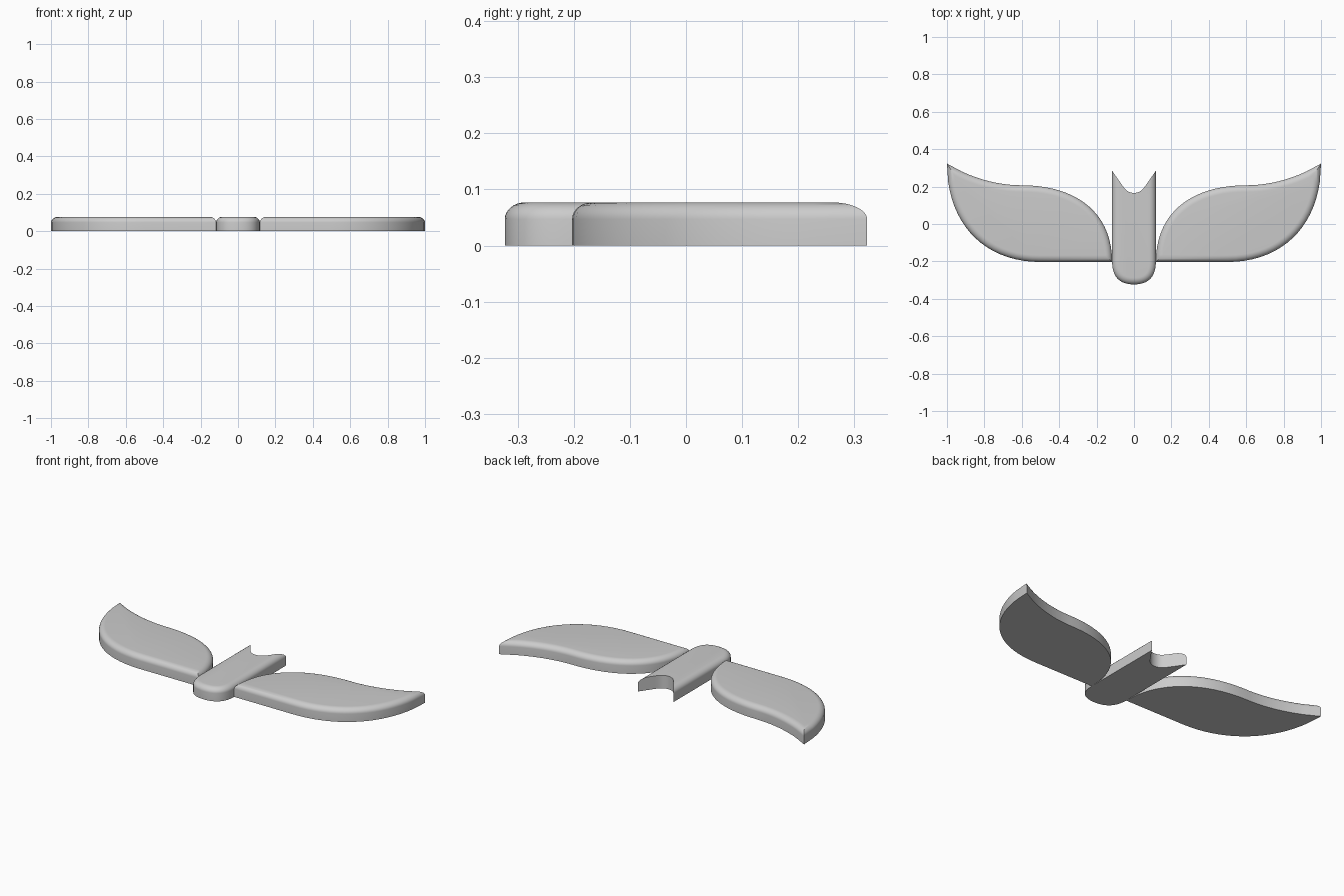
import bpy, bmesh, math
from mathutils import Vector
from mathutils.geometry import interpolate_bezier

cube = bpy.data.objects.get("Cube")
if cube:
    bpy.data.objects.remove(cube)

HEIGHT, WALL, INSET, STEPS = 0.077, 0.047, 0.036, 8

grey = bpy.data.materials.new("plain grey")
grey.use_nodes = True
grey.diffuse_color = (0.6, 0.6, 0.6, 1)
grey.node_tree.nodes["Principled BSDF"].inputs["Base Color"].default_value = grey.diffuse_color


def bezier(*pts, count=20):
    """Sampled curve without its last point."""
    return [Vector(p) for p in interpolate_bezier(*[Vector(p) for p in pts], count)][:-1]


def inset(loop, dist):
    """Move a counter-clockwise outline inward with mitred corners."""
    out = []
    for i, p in enumerate(loop):
        a = (p - loop[i - 1]).normalized()
        b = (loop[(i + 1) % len(loop)] - p).normalized()
        n = Vector((-a.y - b.y, a.x + b.x)).normalized()
        out.append(p + n * dist / n.dot(Vector((-a.y, a.x))))
    return out


def slab(name, loop, rings):
    """Stack outlines given as (inset, height) and cap both ends."""
    bm = bmesh.new()
    layers = [[bm.verts.new((p.x, p.y, z)) for p in inset(loop, d)] for d, z in rings]
    n = len(loop)
    for low, high in zip(layers, layers[1:]):
        for i in range(n):
            j = (i + 1) % n
            bm.faces.new((low[i], low[j], high[j], high[i]))
    bm.faces.new(layers[0][::-1])
    bm.faces.new(layers[-1])
    bmesh.ops.recalc_face_normals(bm, faces=bm.faces)
    mesh = bpy.data.meshes.new(name)
    bm.to_mesh(mesh)
    bm.free()
    mesh.materials.append(grey)
    obj = bpy.data.objects.new(name, mesh)
    bpy.context.collection.objects.link(obj)
    return obj


def activate(obj):
    bpy.ops.object.select_all(action='DESELECT')
    obj.select_set(True)
    bpy.context.view_layer.objects.active = obj


# Rounded upper rim shared by wings and body
rounded = [(0, 0)]
for k in range(STEPS + 1):
    a = math.pi / 2 * k / STEPS
    rounded.append((INSET * (1 - math.cos(a)), WALL + (HEIGHT - WALL) * math.sin(a)))

# Wings: swept outline, one per side
tip = Vector((1, 0.323))
root = Vector((0.117, -0.203))
outline = [root]
outline += bezier((0.5, -0.203), (0.8, -0.203), (1, 0.0), tip)
outline += bezier(tip, (0.88, 0.25), (0.74, 0.207), (0.6, 0.207))
outline += bezier((0.6, 0.207), (0.32, 0.207), (0.117, 0.07), root)
outline = [p for p in outline if p == tip or (p - tip).length > 0.07]
right_loop = [Vector((-p.x, p.y)) for p in reversed(outline)]
parts = [slab("left_wing", outline, rounded), slab("right_wing", right_loop, rounded)]

# Body: blunt rounded nose, long enough to be trimmed at the tail
half = [Vector((0.117, 0.5))]
nose = bezier((0.117, -0.2), (0.117, -0.29), (0.07, -0.323), (0, -0.323), count=14)
side = nose[::-1] + half
loop = [Vector((-p.x, p.y)) for p in reversed(side)] + [Vector((0, -0.323))] + side
body = slab("body", loop, rounded)
parts.append(body)

# Tail notch: flared cutter with a rounded bottom
edge = bezier((0, 0.166), (0.03, 0.166), (0.045, 0.182), (0.06, 0.203), count=10)
edge += [Vector((0.06, 0.203)), Vector((0.2, 0.403)), Vector((0.2, 0.7))]
notch = [Vector((-p.x, p.y)) for p in reversed(edge[1:])] + edge
cutter = slab("tail_notch_cutter", notch, [(0, -0.1), (0, 0.2)])
cutter.hide_render = True
cut = body.modifiers.new("tail notch", 'BOOLEAN')
cut.operation, cut.object, cut.solver = 'DIFFERENCE', cutter, 'EXACT'
activate(body)
bpy.ops.object.modifier_apply(modifier=cut.name)
bpy.data.objects.remove(cutter)

for part in parts:
    activate(part)
    bpy.ops.object.shade_smooth_by_angle(angle=math.radians(35))
